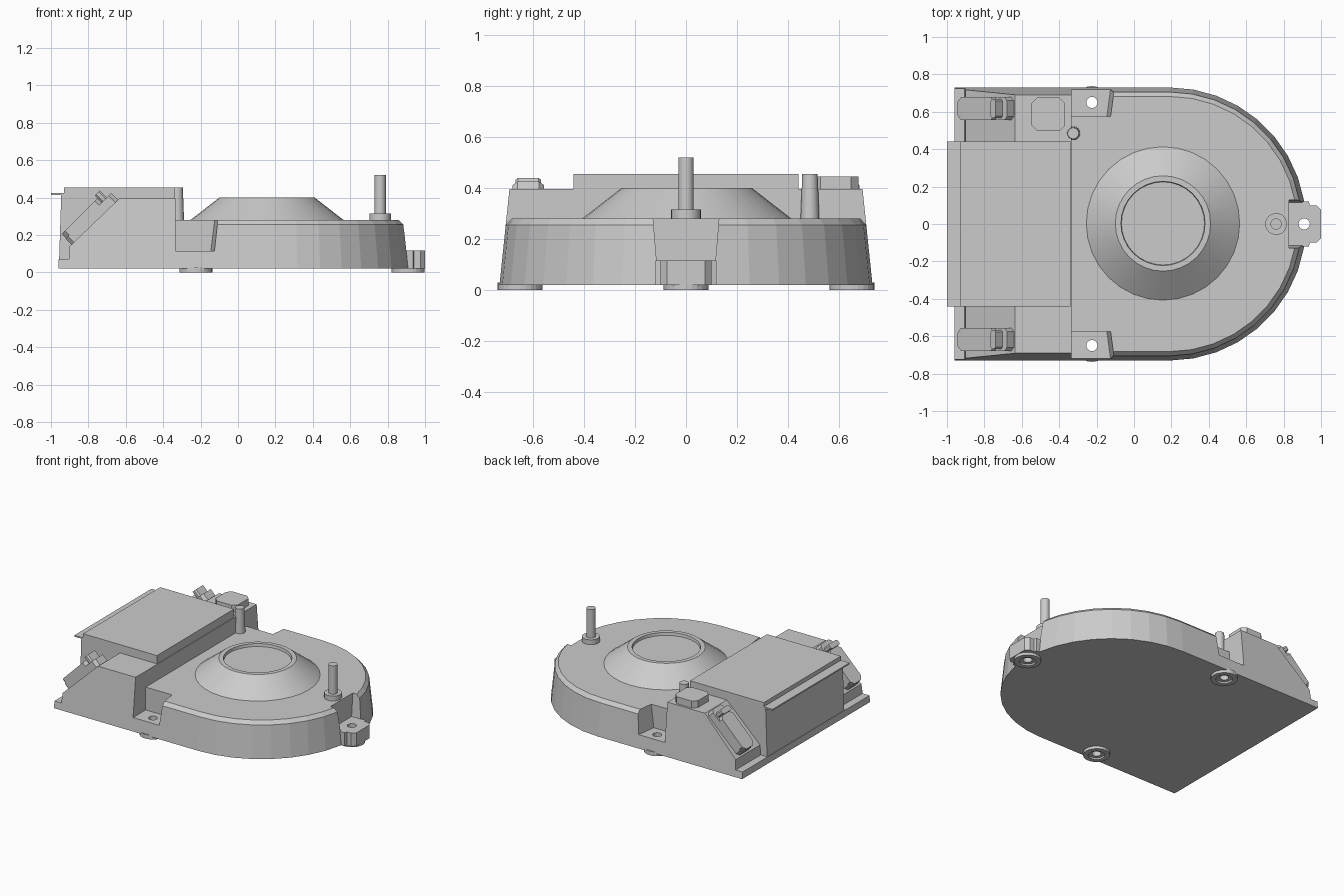
import bpy, bmesh, math
from mathutils import Vector

if "Cube" in bpy.data.objects:
    bpy.data.objects.remove(bpy.data.objects["Cube"])

def finish(name, bm):
    bmesh.ops.recalc_face_normals(bm, faces=bm.faces)
    me = bpy.data.meshes.new(name)
    bm.to_mesh(me)
    bm.free()
    ob = bpy.data.objects.new(name, me)
    bpy.context.collection.objects.link(ob)
    return ob

def loft(name, rings):
    """Closed solid through rings of 3D points."""
    bm = bmesh.new()
    vs = [[bm.verts.new(p) for p in r] for r in rings]
    n = len(vs[0])
    for a, b in zip(vs, vs[1:]):
        for i in range(n):
            bm.faces.new((a[i], a[(i + 1) % n], b[(i + 1) % n], b[i]))
    bm.faces.new(vs[0])
    bm.faces.new(vs[-1])
    return finish(name, bm)

def turned(name, x, y, profile, seg=24):
    """Round part from (radius, z) pairs."""
    return loft(name, [[(x + r * math.cos(2 * math.pi * i / seg),
                         y + r * math.sin(2 * math.pi * i / seg), z)
                        for i in range(seg)] for r, z in profile])

def cut(ob, cutters):
    bpy.context.view_layer.objects.active = ob
    for c in cutters:
        m = ob.modifiers.new("cut", 'BOOLEAN')
        m.operation, m.solver, m.object = 'DIFFERENCE', 'EXACT', c
        bpy.ops.object.modifier_apply(modifier=m.name)

def octagon(x0, x1, y0, y1, c):
    return [(x0 + c, y0), (x1 - c, y0), (x1, y0 + c), (x1, y1 - c),
            (x1 - c, y1), (x0 + c, y1), (x0, y1 - c), (x0, y0 + c)]

def draft(z):
    return (z - 0.02) * 0.104

# main body: straight sides and a half-round end, drafted with a top chamfer
def outline(inset, z, seg=18):
    r = 0.73 - inset
    arc = [(0.19 + r * math.cos(a), r * math.sin(a), z)
           for a in (math.pi * (i / seg - 0.5) for i in range(seg + 1))]
    return [(-0.335, -r, z)] + arc + [(-0.335, r, z)]

body = loft("main_body", [outline(0, 0.02), outline(draft(0.255), 0.255), outline(0.048, 0.28)])

# mounting tab at the round end
tab_pts = [(0.87, -0.12), (0.935, -0.12), (0.94, -0.1), (0.975, -0.1), (1.0, -0.075)]
tab_pts += [(x, -y) for x, y in reversed(tab_pts)]
tab = loft("end_tab", [[(x, y, z) for x, y in tab_pts] for z in (0.02, 0.116)])

# screw pockets, screw holes and feet
mounts = [(-0.225, 0.65), (-0.225, -0.65), (0.91, 0)]
pockets, holes, sinks, feet = [], [], [], []
for s in (1, -1):
    pockets.append(loft("pocket_cutter", [
        [(-0.36, s * 0.575, z), (xi, s * 0.575, z), (xi + 0.03, s * 0.8, z), (-0.36, s * 0.8, z)]
        for z, xi in ((0.115, -0.145), (0.32, -0.12))]))
pockets.append(loft("pocket_cutter", [
    [(0.828, -w, z), (1.1, -w, z), (1.1, w, z), (0.828, w, z)]
    for z, w in ((0.115, 0.115), (0.32, 0.132))]))
for x, y in mounts:
    holes.append(turned("hole_cutter", x, y, [(0.03, -0.1), (0.03, 0.3)], 16))
    sinks.append(turned("recess_cutter", x, y, [(0.055, -0.1), (0.055, 0.012)], 16))
    feet.append(turned("screw_foot", x, y, [(0.088, 0.0), (0.088, 0.03)]))
cut(body, pockets + holes)
cut(tab, holes[2:])
for f, h, k in zip(feet, holes, sinks):
    cut(f, [h, k])
for c in pockets + holes + sinks:
    bpy.data.objects.remove(c)

# rear shoulders with the 45 degree ramp
prof = [(-0.96, 0.02), (-0.96, 0.07), (-0.905, 0.07), (-0.9, 0.14),
        (-0.635, 0.395), (-0.335, 0.395), (-0.335, 0.02)]
loft("rear_shoulders", [[(x, s * (0.73 - draft(z)), z) for x, z in prof] for s in (-1, 1)])

# raised rear housing with a thin lip
prof = [(-0.957, 0.05), (-0.945, 0.415), (-1.0, 0.415), (-1.0, 0.425), (-0.93, 0.425),
        (-0.93, 0.455), (-0.34, 0.455), (-0.34, 0.05)]
loft("rear_housing", [[(x, y, z) for x, z in prof] for y in (-0.44, 0.44)])

# stepped connectors lying on the ramps
d = math.sqrt(0.5)
def ramp_plate(name, yc, u0, u1, w, c, n0, n1):
    pts = octagon(u0, u1, yc - w, yc + w, c)
    loft(name, [[(-0.9 + (u - n) * d, y, 0.14 + (u + n) * d) for u, y in pts] for n in (n0, n1)])

for s in (-1, 1):
    yc = s * 0.617
    ramp_plate("connector_base", yc, 0.012, 0.358, 0.062, 0.02, -0.01, 0.045)
    ramp_plate("connector_cover", yc, 0.016, 0.29, 0.062, 0.025, 0.04, 0.076)
    ramp_plate("connector_catch", yc, 0.287, 0.325, 0.05, 0.01, 0.04, 0.098)

# small cap on one shoulder
pts = octagon(-0.548, -0.368, 0.497, 0.675, 0.03)
loft("shoulder_cap", [[(x, y, z) for x, y in pts] for z in (0.38, 0.445)])

# central cone with a shallow dish
turned("centre_cone", 0.155, 0.003, [(0.41, 0.275), (0.41, 0.28), (0.255, 0.4),
                                     (0.225, 0.4), (0.222, 0.38)], 32)

# pins
turned("tall_pin", 0.76, 0, [(0.058, 0.27), (0.058, 0.315), (0.03, 0.315), (0.03, 0.52)])
turned("short_pin", -0.325, 0.485, [(0.037, 0.27), (0.03, 0.455)])

for ob in bpy.context.collection.objects:
    if "pin" in ob.name or "cone" in ob.name:
        bpy.ops.object.select_all(action='DESELECT')
        ob.select_set(True)
        bpy.context.view_layer.objects.active = ob
        bpy.ops.object.shade_smooth_by_angle(angle=math.radians(25))
